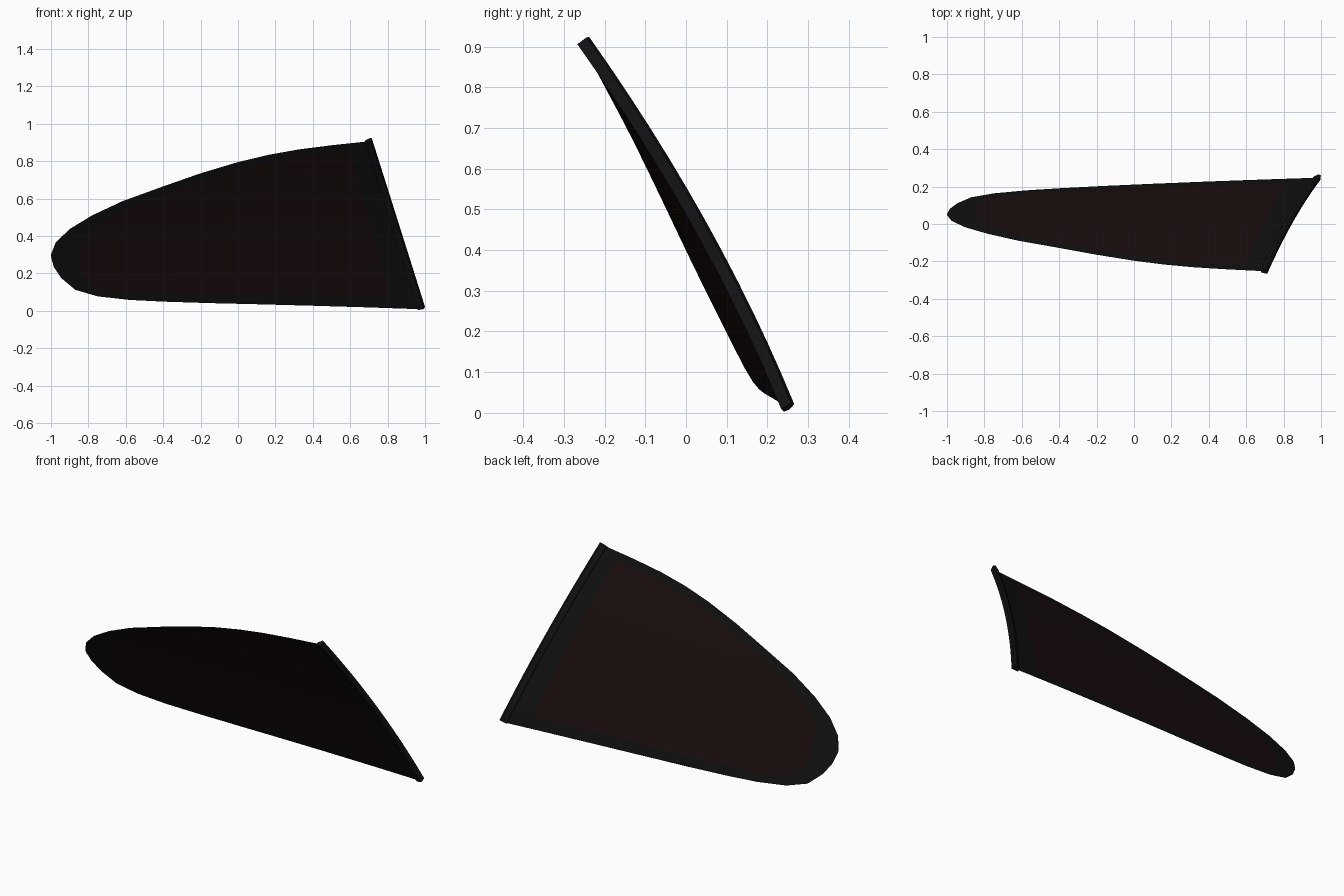
import bpy, bmesh
from mathutils import Vector

if "Cube" in bpy.data.objects:
    bpy.data.objects.remove(bpy.data.objects["Cube"])

ROWS = 8


def surf(x, z):
    # gently bowed, leaning window surface
    return Vector((x, 0.226 - 0.40*z - 0.165*z*z + 0.034*x - 0.009*x*x, z))


def material(name, rgb):
    m = bpy.data.materials.new(name)
    m.diffuse_color = (*rgb, 1)
    m.use_nodes = True
    m.node_tree.nodes["Principled BSDF"].inputs["Base Color"].default_value = m.diffuse_color
    return m


def make(name, bm, mat, angle=0.6):
    bmesh.ops.remove_doubles(bm, verts=bm.verts, dist=1e-4)
    me = bpy.data.meshes.new(name)
    bm.to_mesh(me)
    bm.free()
    ob = bpy.data.objects.new(name, me)
    bpy.context.collection.objects.link(ob)
    me.materials.append(mat)
    bpy.ops.object.select_all(action='DESELECT')
    ob.select_set(True)
    bpy.context.view_layer.objects.active = ob
    bpy.ops.object.shade_smooth_by_angle(angle=angle)
    return ob


def loft(bm, rows, closed=False):
    vs = [[bm.verts.new(p) for p in r] for r in rows]
    for a, b in zip(vs, vs[1:]):
        n = len(a)
        for i in range(n if closed else n - 1):
            j = (i + 1) % n
            bm.faces.new((a[i], a[j], b[j], b[i]))
    return vs


def lerp(a, b, t):
    return (a[0] + (b[0]-a[0])*t, a[1] + (b[1]-a[1])*t)


# Edge curves (x, z) from the rounded tip to the straight end
out_top = [(-1, .30), (-.975, .365), (-.9, .437), (-.78, .51), (-.62, .585), (-.4, .665),
           (-.2, .735), (0, .795), (.16, .833), (.32, .862), (.5, .885), (.70, .906)]
out_bot = [(-1, .29), (-.985, .235), (-.945, .175), (-.87, .112), (-.75, .077), (-.58, .058),
           (-.4, .049), (-.15, .041), (.1, .035), (.4, .027), (.7, .018), (.985, .008)]
in_top = [(-.85, .30), (-.84, .36), (-.80, .42), (-.72, .475), (-.58, .55), (-.38, .63),
          (-.2, .693), (0, .753), (.14, .789), (.28, .818), (.44, .84), (.60, .857)]
in_bot = [(-.85, .29), (-.845, .235), (-.825, .18), (-.78, .132), (-.70, .112), (-.55, .101),
          (-.38, .095), (-.15, .09), (.1, .086), (.35, .082), (.58, .079), (.815, .076)]


def ring(bot, top):
    end = [lerp(bot[-1], top[-1], k/ROWS) for k in range(1, ROWS)]
    return [surf(*p) for p in bot + end + top[::-1]]


black = material("black_border", (.005, .005, .005))
tint = material("dark_tint", (.010, .004, .004))
rubber = material("rubber", (.006, .006, .006))

# Tinted pane
bm = bmesh.new()
loft(bm, [[surf(*lerp(b, t, k/ROWS)) for b, t in zip(in_bot, in_top)]
          for k in range(ROWS + 1)])
make("tinted_pane", bm, tint)

# Black printed border around the pane
bm = bmesh.new()
loft(bm, [ring(out_bot, out_top), ring(in_bot, in_top)], closed=True)
make("glass_border", bm, black)

# Seal strip swept along the straight end: (outward, normal) profile
profile = [(-.022, -.008), (.012, -.012), (.016, .016), (.004, .022), (-.010, .014), (-.024, .006)]
a, b = (.984, .012), (.700, .910)
path = [surf(*lerp(a, b, k/12)) for k in range(13)]
rows = []
for i, p in enumerate(path):
    t = (path[min(i+1, 12)] - path[max(i-1, 0)]).normalized()
    n = t.cross(Vector((-1, 0, 0))).normalized()
    if n.y < 0:
        n = -n
    o = n.cross(t).normalized()
    if o.x < 0:
        o = -o
    rows.append([p + o*u + n*v for u, v in profile])
bm = bmesh.new()
vs = loft(bm, rows, closed=True)
bm.faces.new(vs[0])
bm.faces.new(vs[-1])
bmesh.ops.recalc_face_normals(bm, faces=bm.faces)
make("edge_seal", bm, rubber, 0.4)
